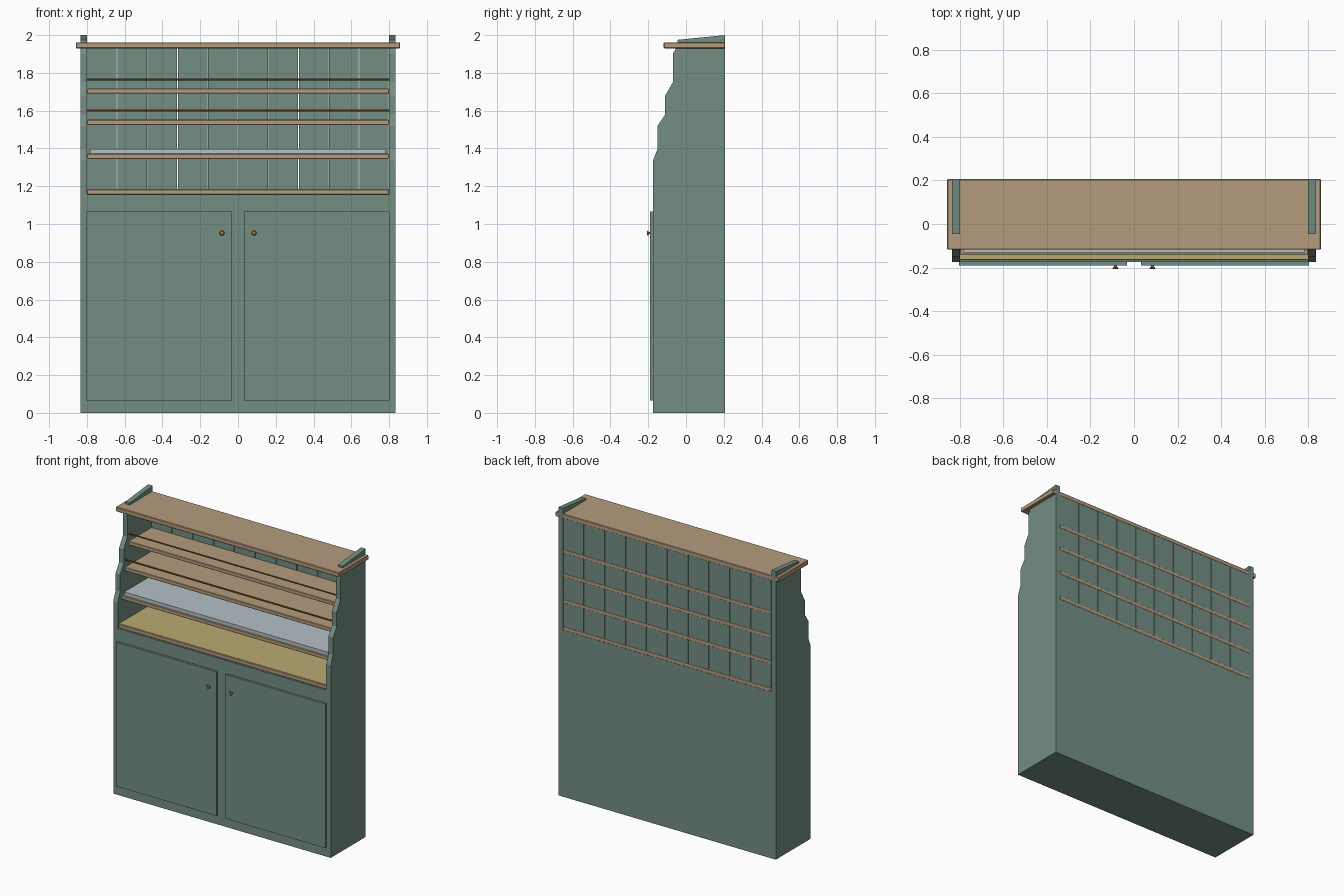
import bpy, bmesh, math
from mathutils import Matrix

if "Cube" in bpy.data.objects:
    bpy.data.objects.remove(bpy.data.objects["Cube"])


def material(name, rgb):
    m = bpy.data.materials.new(name)
    m.diffuse_color = (*rgb, 1)
    m.use_nodes = True
    m.node_tree.nodes["Principled BSDF"].inputs["Base Color"].default_value = m.diffuse_color
    return m


GREEN = material("sage_green_paint", (0.172, 0.275, 0.230))
WOOD = material("tan_wood", (0.462, 0.332, 0.202))
YELLOW = material("straw_yellow", (0.497, 0.402, 0.165))
PALE = material("pale_blue_grey", (0.462, 0.527, 0.558))
BROWN = material("dark_brown", (0.215, 0.095, 0.018))
AMBER = material("amber", (0.515, 0.223, 0.030))

BACK = 0.207


def finish(name, bm, mat):
    bmesh.ops.recalc_face_normals(bm, faces=bm.faces)
    mesh = bpy.data.meshes.new(name)
    bm.to_mesh(mesh)
    bm.free()
    mesh.materials.append(mat)
    ob = bpy.data.objects.new(name, mesh)
    bpy.context.collection.objects.link(ob)
    return ob


def box(name, xs, ys, zs, mat, bevel=0):
    bm = bmesh.new()
    size = [r[1] - r[0] for r in (xs, ys, zs)]
    mid = [(r[1] + r[0]) / 2 for r in (xs, ys, zs)]
    bmesh.ops.create_cube(bm, size=1, matrix=Matrix.Translation(mid) @ Matrix.Diagonal((*size, 1)))
    ob = finish(name, bm, mat)
    if bevel:
        mod = ob.modifiers.new("soft_edges", 'BEVEL')
        mod.width = bevel
        mod.segments = 1
    return ob


# Side panels: stepped profile (y, z) extruded along x
PROFILE = [(BACK, 0), (BACK, 2.0), (-0.045, 1.975), (-0.045, 1.945), (-0.07, 1.90),
           (-0.07, 1.75), (-0.11, 1.68), (-0.11, 1.58), (-0.15, 1.52),
           (-0.15, 1.40), (-0.175, 1.335), (-0.175, 0)]
for side, s in (("left", -1), ("right", 1)):
    bm = bmesh.new()
    face = bm.faces.new([bm.verts.new((s * 0.80, y, z)) for y, z in PROFILE])
    ext = bmesh.ops.extrude_face_region(bm, geom=[face])
    bmesh.ops.translate(bm, vec=(s * 0.035, 0, 0),
                        verts=[v for v in ext["geom"] if isinstance(v, bmesh.types.BMVert)])
    finish(side + "_side_panel", bm, GREEN)

# Lower cabinet between the sides
box("cabinet_body", (-0.80, 0.80), (-0.175, BACK), (0, 1.155), GREEN)

# Doors with turned knobs
for side, s in (("left", -1), ("right", 1)):
    box(side + "_door", sorted((s * 0.033, s * 0.803)), (-0.19, -0.174), (0.065, 1.065), GREEN)
    # Knob profile: (radius, y)
    rings = [(0.006, -0.188), (0.006, -0.197), (0.012, -0.199), (0.013, -0.203), (0.009, -0.207)]
    bm = bmesh.new()
    n = 16
    loops = [[bm.verts.new((s * 0.085 + r * math.cos(2 * math.pi * i / n), y,
                            0.952 + r * math.sin(2 * math.pi * i / n))) for i in range(n)]
             for r, y in rings]
    for a, b in zip(loops, loops[1:]):
        for i in range(n):
            bm.faces.new((a[i], a[(i + 1) % n], b[(i + 1) % n], b[i]))
    bm.faces.new(loops[0])
    bm.faces.new(loops[-1])
    finish(side + "_knob", bm, AMBER)

# Back boards with narrow gaps
for i in range(10):
    x = -0.80 + i * 0.16
    box(f"back_board_{i + 1}", (x + 0.002, x + 0.158), (0.190, BACK - 0.001), (1.155, 1.935), GREEN)

# Shelves, deeper towards the bottom, ending flush with the back
for name, front, z in (("upper_shelf", -0.06, 1.69), ("middle_shelf", -0.10, 1.525),
                       ("lower_shelf", -0.14, 1.345), ("counter_shelf", -0.165, 1.155)):
    box(name, (-0.80, 0.80), (front, BACK), (z, z + 0.027), WOOD, 0.003)

# Top board
box("top_board", (-0.858, 0.858), (-0.118, BACK), (1.93, 1.962), WOOD, 0.004)

# Coverings on the two lower shelves
box("pale_shelf_slab", (-0.782, 0.782), (-0.132, 0.188), (1.371, 1.397), PALE)
box("counter_covering", (-0.80, 0.80), (-0.160, 0.190), (1.181, 1.184), YELLOW)

# Plate rails above the front of the upper shelves
for name, y, z, r in (("upper_plate_rail", -0.05, 1.765, 0.005),
                      ("middle_plate_rail", -0.09, 1.60, 0.006)):
    bm = bmesh.new()
    bmesh.ops.create_cone(bm, cap_ends=True, segments=10, radius1=r, radius2=r, depth=1.604,
                          matrix=Matrix.Translation((0, y, z)) @ Matrix.Rotation(math.pi / 2, 4, 'Y'))
    finish(name, bm, BROWN)
